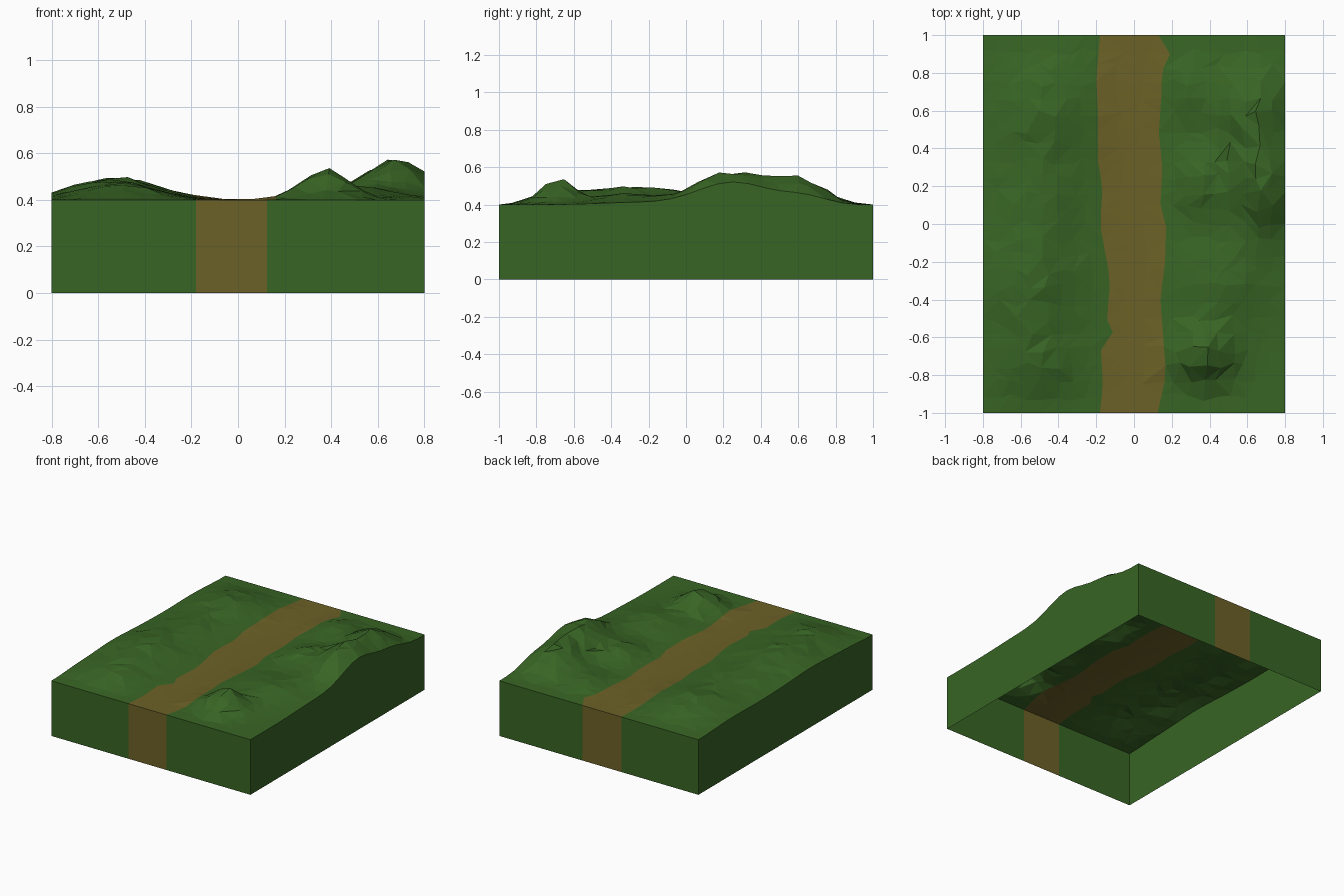
import bpy, bmesh, math, random

if "Cube" in bpy.data.objects:
    bpy.data.objects.remove(bpy.data.objects["Cube"])

random.seed(7)

# hills: x, y, height, x spread, y spread
HILLS = [(0.68, 0.25, 0.185, 0.13, 0.19), (0.62, 0.63, 0.13, 0.12, 0.12),
         (0.37, -0.69, 0.145, 0.10, 0.09), (0.35, 0.23, 0.07, 0.08, 0.13),
         (-0.54, -0.3, 0.10, 0.17, 0.24), (-0.48, 0.58, 0.085, 0.17, 0.2),
         (0.48, -0.3, 0.06, 0.17, 0.17), (-0.5, -0.75, 0.05, 0.15, 0.14),
         (0.3, 0.72, 0.05, 0.08, 0.12), (-0.5, 0.15, 0.05, 0.15, 0.14)]
# path edges as (y, x)
LEFT = [(-1, -.18), (-.85, -.165), (-.66, -.175), (-.6, -.10), (-.5, -.145), (-.3, -.125),
        (0, -.18), (.2, -.165), (.3, -.19), (.6, -.19), (.75, -.2), (1, -.18)]
RIGHT = [(-1, .125), (-.8, .17), (-.6, .155), (-.4, .14), (-.2, .165), (0, .17),
         (.1, .14), (.3, .15), (.5, .13), (.65, .145), (.8, .145), (.9, .19), (1, .13)]


def lookup(table, y):
    for (y0, a), (y1, b) in zip(table, table[1:]):
        if y <= y1:
            return a + (b - a) * (y - y0) / (y1 - y0)
    return table[-1][1]


def height(x, y):
    h = sum(a * math.exp(-((x - cx) / sx) ** 2 / 2 - ((y - cy) / sy) ** 2 / 2)
            for cx, cy, a, sx, sy in HILLS)
    return h * min(1, (1 - abs(y)) / 0.2)


def material(name, color):
    m = bpy.data.materials.new(name)
    m.diffuse_color = color
    m.use_nodes = True
    m.node_tree.nodes["Principled BSDF"].inputs["Base Color"].default_value = m.diffuse_color
    return m


NL, NP, NR, ROWS = 8, 3, 9, 24
COLS = NL + NP + NR


def column_x(i, y):
    l, r = lookup(LEFT, y), lookup(RIGHT, y)
    if i <= NL:
        return -0.8 + (l + 0.8) * i / NL
    if i <= NL + NP:
        return l + (r - l) * (i - NL) / NP
    return r + (0.8 - r) * (i - NL - NP) / NR


bm = bmesh.new()

# terrain surface: irregular triangulated grid, split along the path edges
grid = []
for j in range(ROWS + 1):
    row = []
    for i in range(COLS + 1):
        y = -1 + 2 * j / ROWS
        inner_x = 0 < i < COLS
        if 0 < j < ROWS and inner_x:
            y += random.uniform(-0.022, 0.022)
        x = column_x(i, y)
        if inner_x and 0 < j < ROWS and i not in (NL, NL + NP):
            x += random.uniform(-0.02, 0.02)
        h = height(x, y)
        if inner_x:
            h *= random.uniform(0.88, 1.06)
        row.append(bm.verts.new((x, y, 0.4 + h)))
    grid.append(row)


def is_path(i):
    return int(NL <= i < NL + NP)


for j in range(ROWS):
    for i in range(COLS):
        a, b, c, d = grid[j][i], grid[j][i + 1], grid[j + 1][i + 1], grid[j + 1][i]
        tris = ((a, b, c), (a, c, d)) if random.random() < 0.5 else ((a, b, d), (b, c, d))
        for t in tris:
            bm.faces.new(t).material_index = is_path(i)


# side walls down to the ground, open underneath
def wall(verts, mats):
    low = [bm.verts.new((v.co.x, v.co.y, 0)) for v in verts]
    for k in range(len(verts) - 1):
        f = bm.faces.new((low[k], low[k + 1], verts[k + 1], verts[k]))
        f.material_index = mats(k)


wall(grid[0], is_path)
wall(grid[-1][::-1], lambda k: is_path(COLS - 1 - k))
wall([r[-1] for r in grid], lambda k: 0)
wall([r[0] for r in grid][::-1], lambda k: 0)
bmesh.ops.remove_doubles(bm, verts=bm.verts, dist=0.0001)

mesh = bpy.data.meshes.new("terrain_tile")
bm.to_mesh(mesh)
bm.free()
mesh.materials.append(material("grass", (0.04, 0.13, 0.018, 1)))
mesh.materials.append(material("dirt_path", (0.15, 0.12, 0.02, 1)))
bpy.context.collection.objects.link(bpy.data.objects.new("terrain_tile", mesh))
